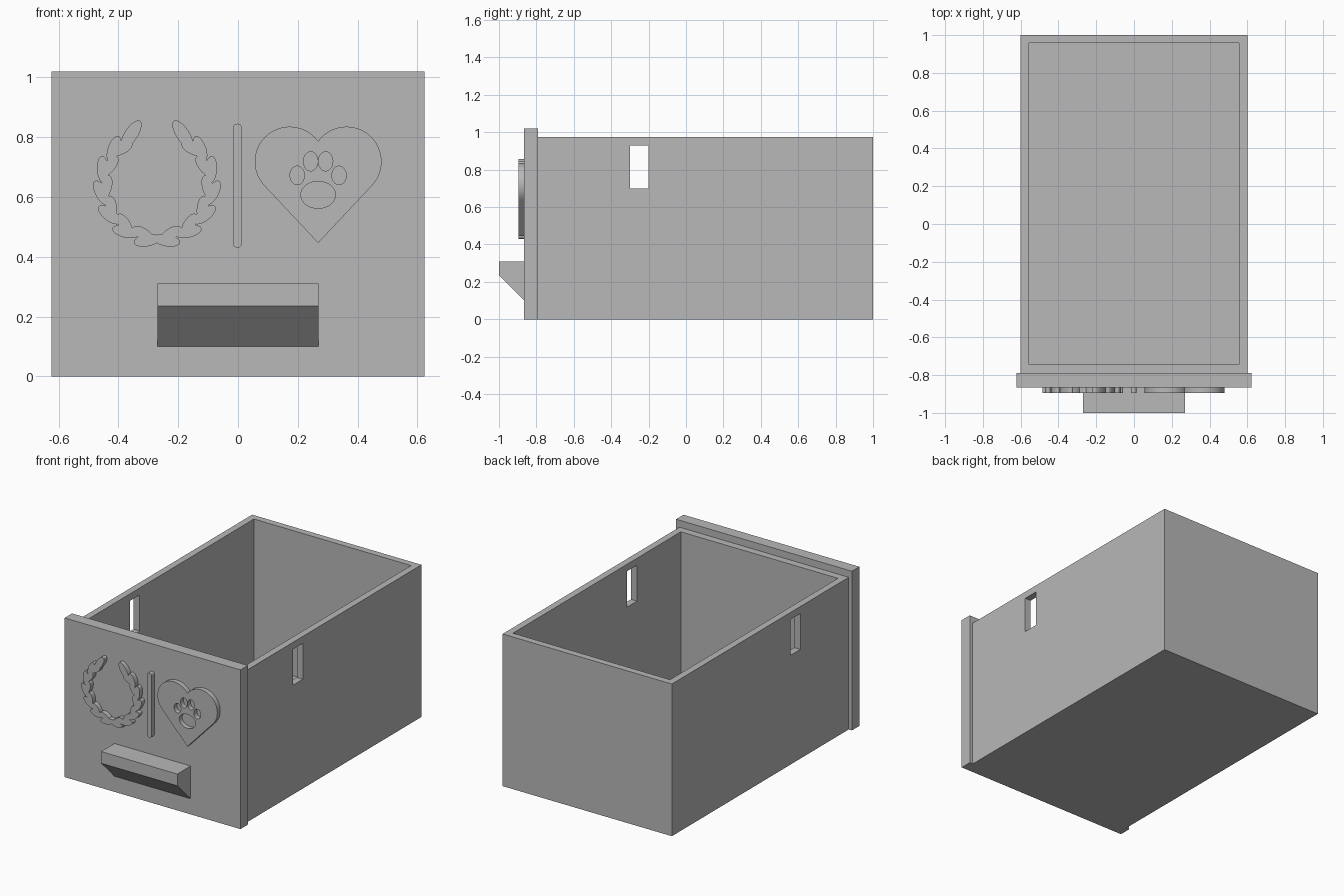
import bpy, bmesh
from math import sin, cos, pi, radians, atan2, asin, hypot
from mathutils import Matrix, Vector

default = bpy.data.objects.get("Cube")
if default:
    bpy.data.objects.remove(default, do_unlink=True)

# One grey for the whole drawer
grey = bpy.data.materials.new("plain grey")
grey.use_nodes = True
GREY = (0.48, 0.48, 0.48, 1)
grey.diffuse_color = GREY
grey.node_tree.nodes["Principled BSDF"].inputs["Base Color"].default_value = GREY


def add(name, bm):
    mesh = bpy.data.meshes.new(name)
    bmesh.ops.recalc_face_normals(bm, faces=bm.faces)
    bm.to_mesh(mesh)
    bm.free()
    mesh.materials.append(grey)
    ob = bpy.data.objects.new(name, mesh)
    bpy.context.collection.objects.link(ob)
    return ob


def select(ob):
    bpy.ops.object.select_all(action='DESELECT')
    ob.select_set(True)
    bpy.context.view_layer.objects.active = ob


def box(name, lo, hi):
    lo, hi = Vector(lo), Vector(hi)
    bm = bmesh.new()
    place = Matrix.Translation((lo + hi) / 2) @ Matrix.Diagonal((*(hi - lo), 1))
    bmesh.ops.create_cube(bm, size=1, matrix=place)
    return add(name, bm)


def combine(ob, other, operation):
    mod = ob.modifiers.new("combine", 'BOOLEAN')
    mod.operation, mod.solver, mod.object = operation, 'EXACT', other
    select(ob)
    bpy.ops.object.modifier_apply(modifier=mod.name)
    bpy.data.objects.remove(other, do_unlink=True)


def smooth(ob):
    select(ob)
    bpy.ops.object.shade_smooth_by_angle(angle=radians(30))


def ellipse(cx, cz, rx, rz, steps=40):
    return [(cx + rx * cos(2 * pi * i / steps), cz + rz * sin(2 * pi * i / steps))
            for i in range(steps)]


PANEL, RELIEF = -0.865, -0.895   # panel front and raised ornament front


def raised(name, outlines):
    # Filled outline on the panel; inner outlines become holes
    curve = bpy.data.curves.new(name, 'CURVE')
    curve.dimensions, curve.fill_mode = '2D', 'BOTH'
    curve.extrude = (PANEL - RELIEF) / 2
    for points in outlines:
        spline = curve.splines.new('POLY')
        spline.points.add(len(points) - 1)
        spline.use_cyclic_u = True
        for p, (x, z) in zip(spline.points, points):
            p.co = (x, z, 0, 1)
    curve.materials.append(grey)
    ob = bpy.data.objects.new(name, curve)
    bpy.context.collection.objects.link(ob)
    ob.location.y = (PANEL + RELIEF) / 2
    ob.rotation_euler.x = pi / 2
    select(ob)
    bpy.ops.object.convert(target='MESH')
    smooth(bpy.context.object)


# Open tray with a slot through each side wall
tray = box("tray", (-0.6, -0.79, 0), (0.6, 1, 0.975))
combine(tray, box("cavity", (-0.557, -0.743, 0.045), (0.557, 0.957, 1.2)), 'DIFFERENCE')
combine(tray, box("slots", (-0.8, -0.3, 0.7), (0.8, -0.2, 0.93)), 'DIFFERENCE')

# Front panel
box("front_panel", (-0.623, PANEL, 0), (0.623, -0.79, 1.02))

# Handle with a sloping underside
bm = bmesh.new()
profile = [(PANEL, 0.1), (-1, 0.235), (-1, 0.31), (PANEL, 0.31)]
side = bm.faces.new([bm.verts.new((-0.27, y, z)) for y, z in profile])
ext = bmesh.ops.extrude_face_region(bm, geom=[side], use_keep_orig=True)
bmesh.ops.translate(bm, vec=(0.54, 0, 0),
                    verts=[g for g in ext["geom"] if isinstance(g, bmesh.types.BMVert)])
add("handle", bm)

# Divider bar with round ends
r, mid = 0.015, -0.002
raised("divider_bar", [
    [(mid + r * cos(a), 0.83 + r * sin(a)) for a in [pi * i / 12 for i in range(13)]] +
    [(mid - r * cos(a), 0.445 - r * sin(a)) for a in [pi * i / 12 for i in range(13)]]])

# Heart: two round lobes with tangents to the tip
hx, tip, lobe_x, lobe_z, lobe_r = 0.268, 0.446, 0.095, 0.718, 0.117
reach = hypot(lobe_x, lobe_z - tip)
start = -(atan2(lobe_x, lobe_z - tip) + asin(lobe_r / reach))
end = pi - atan2((lobe_r ** 2 - lobe_x ** 2) ** 0.5, lobe_x)
arc = [start + (end - start) * i / 36 for i in range(37)]
half = [(lobe_x + lobe_r * cos(a), lobe_z + lobe_r * sin(a)) for a in arc]
heart = [(hx, tip)] + [(hx + x, z) for x, z in half]
heart += [(hx - x, z) for x, z in reversed(half[:-1])]

# Paw-shaped holes in the heart
paw = [ellipse(hx, 0.607, 0.058, 0.045)]
for s in (-1, 1):
    paw.append(ellipse(hx + s * 0.025, 0.719, 0.024, 0.032))
    paw.append(ellipse(hx + s * 0.07, 0.672, 0.024, 0.031))
raised("heart_plate", [heart] + paw)


# Wreath of overlapping leaves, mirrored left and right
def leaf(s, t, radius, tilt, length, width):
    t = radians(t)
    angle = atan2(sin(t), -cos(t)) + radians(tilt)
    bm = bmesh.new()
    bmesh.ops.create_cone(bm, cap_ends=True, segments=40, radius1=1, radius2=1, depth=1)
    bm.transform(Matrix.Diagonal((length, width, PANEL - RELIEF, 1)))
    bm.transform(Matrix.Rotation(angle, 4, 'Z'))
    bm.transform(Matrix.Translation((-radius * sin(t), -radius * cos(t), 0)))
    bm.transform(Matrix.Diagonal((s, 1, 1, 1)))
    bm.transform(Matrix.Translation((-0.271, (PANEL + RELIEF) / 2, 0.64)) @
                 Matrix.Rotation(pi / 2, 4, 'X'))
    return add("leaf", bm)


leaves = []
for s in (1, -1):
    for t in range(10, 131, 24):
        leaves.append(leaf(s, t, 0.188, 20, 0.045, 0.02))
        leaves.append(leaf(s, t + 5, 0.171, -20, 0.042, 0.019))
    leaves.append(leaf(s, 153, 0.19, 30, 0.054, 0.022))
wreath = leaves[0]
wreath.name = "leaf_wreath"
for other in leaves[1:]:
    combine(wreath, other, 'UNION')
smooth(wreath)
